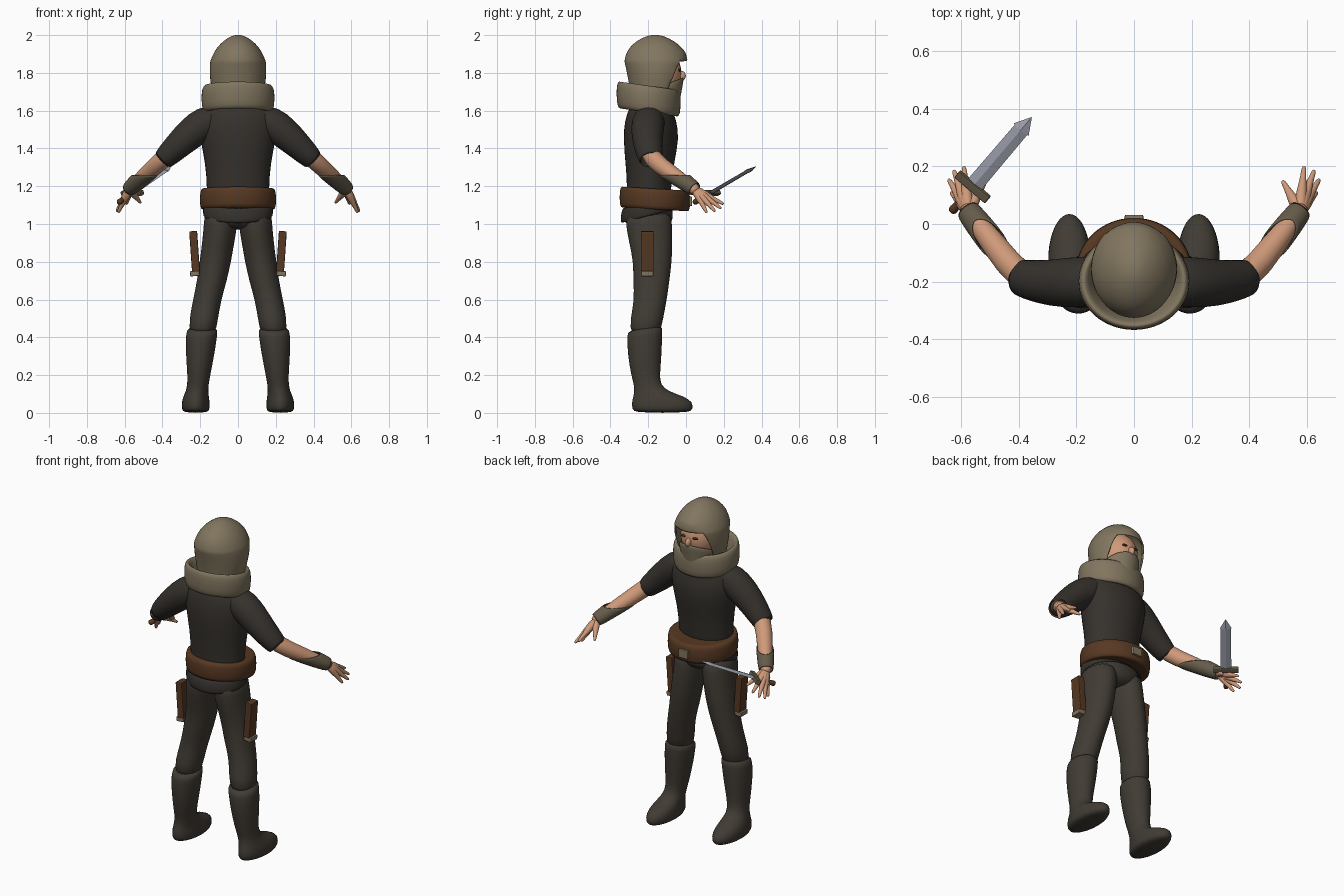
import bpy, bmesh, math
from mathutils import Vector, Matrix

cube = bpy.data.objects.get("Cube")
if cube:
    bpy.data.objects.remove(cube, do_unlink=True)


def material(name, *rgb):
    m = bpy.data.materials.new(name)
    m.use_nodes = True
    m.diffuse_color = (*rgb, 1)
    node = m.node_tree.nodes["Principled BSDF"]
    node.inputs["Base Color"].default_value = (*rgb, 1)
    node.inputs["Roughness"].default_value = 0.7
    return m


SHIRT = material("dark shirt cloth", 0.036, 0.031, 0.026)
TROUSER = material("dark trouser cloth", 0.052, 0.044, 0.034)
BEIGE = material("beige cloth", 0.22, 0.18, 0.115)
BRACER = material("olive leather", 0.13, 0.105, 0.068)
LEATHER = material("brown leather", 0.095, 0.04, 0.016)
SKIN = material("skin", 0.62, 0.32, 0.19)
STEEL = material("steel", 0.38, 0.4, 0.47)
EYE = material("dark eye", 0.06, 0.025, 0.015)
X, Y, Z = Vector((1, 0, 0)), Vector((0, 1, 0)), Vector((0, 0, 1))


def finish(name, bm, mat, mirror=False, thick=0, sub=0, bevel=0, smooth=True):
    """Turn a bmesh in world space into an object with modifiers."""
    bmesh.ops.recalc_face_normals(bm, faces=bm.faces)
    mesh = bpy.data.meshes.new(name)
    bm.to_mesh(mesh)
    bm.free()
    mesh.materials.append(mat)
    if smooth:
        mesh.shade_smooth()
    ob = bpy.data.objects.new(name, mesh)
    bpy.context.collection.objects.link(ob)
    if mirror:
        ob.modifiers.new("Mirror", 'MIRROR').use_mirror_merge = False
    if thick:
        ob.modifiers.new("Solidify", 'SOLIDIFY').thickness = thick
    if bevel:
        b = ob.modifiers.new("Bevel", 'BEVEL')
        b.width, b.segments = bevel, 2
    if sub:
        s = ob.modifiers.new("Subdivision", 'SUBSURF')
        s.levels = s.render_levels = sub
    return ob


def loft_mesh(rings, n=20, along=False, cap=True):
    """Skin rings (x, y, z, rx, ry, tilt); 'along' turns them to follow the path."""
    bm = bmesh.new()
    centres = [Vector(r[:3]) for r in rings]
    loops = []
    for i, r in enumerate(rings):
        u, v, t = X, Y, Z
        if along:
            t = (centres[min(i + 1, len(rings) - 1)] - centres[max(i - 1, 0)]).normalized()
            u = Z.cross(t).normalized()
            v = t.cross(u)
        tilt = r[5] if len(r) > 5 else 0
        loop = []
        for k in range(n):
            a = math.tau * k / n
            up = r[4] * math.sin(a)
            loop.append(bm.verts.new(centres[i] + u * r[3] * math.cos(a) + v * up + t * tilt * up))
        loops.append(loop)
    for lo, hi in zip(loops, loops[1:]):
        for k in range(n):
            j = (k + 1) % n
            bm.faces.new((lo[k], lo[j], hi[j], hi[k]))
    if cap:
        bm.faces.new(loops[0][::-1])
        bm.faces.new(loops[-1])
    return bm


def loft(name, rings, mat, n=20, along=False, cap=True, sub=1, **kw):
    return finish(name, loft_mesh(rings, n, along, cap), mat, sub=sub, **kw)


def box(name, loc, size, mat, rot=None, mirror=False, bevel=0.005):
    bm = bmesh.new()
    m = Matrix.Translation(loc) @ (rot or Matrix()) @ Matrix.Diagonal((*size, 1))
    bmesh.ops.create_cube(bm, size=1, matrix=m)
    return finish(name, bm, mat, mirror=mirror, bevel=bevel, smooth=False)


def ball(name, loc, radii, mat, mirror=False):
    bm = bmesh.new()
    m = Matrix.Translation(loc) @ Matrix.Diagonal((*radii, 1))
    bmesh.ops.create_uvsphere(bm, u_segments=28, v_segments=18, radius=1, matrix=m)
    return finish(name, bm, mat, mirror=mirror)


# Torso, hips and the shirt hem that dips at the back
loft("torso", [(0, -.2, 1.08, .17, .12), (0, -.195, 1.2, .166, .117), (0, -.192, 1.32, .175, .13),
               (0, -.184, 1.45, .203, .15), (0, -.187, 1.55, .215, .14), (0, -.19, 1.62, .185, .11),
               (0, -.18, 1.66, .12, .09), (0, -.16, 1.72, .08, .08)], SHIRT)
loft("hips", [(0, -.2, 1.12, .17, .12), (0, -.202, 1.06, .182, .137), (0, -.2, 1.01, .165, .13),
              (0, -.195, .97, .09, .09)], TROUSER)
loft("shirt_hem", [(0, -.202, 1.12, .184, .135, .25), (0, -.205, 1.08, .189, .143, .25),
                   (0, -.203, 1.04, .187, .144, .25)], SHIRT, cap=False, thick=.01)

# Legs and boots
loft("legs", [(.09, -.2, 1.08, .09, .12), (.091, -.197, 1, .09, .125), (.105, -.186, .9, .086, .116),
              (.12, -.177, .8, .084, .103), (.138, -.184, .7, .08, .097), (.163, -.187, .6, .075, .087),
              (.182, -.208, .5, .077, .088), (.19, -.218, .4, .07, .08)], TROUSER, mirror=True)
loft("boots", [(.187, -.215, .455, .083, .094, .2), (.192, -.219, .42, .084, .094, .1),
               (.2, -.219, .32, .078, .092), (.207, -.215, .2, .061, .077), (.212, -.205, .15, .057, .071),
               (.217, -.185, .115, .06, .09), (.222, -.145, .088, .068, .135), (.224, -.125, .058, .075, .164),
               (.224, -.125, .02, .075, .163), (.224, -.125, 0, .064, .148)], TROUSER, mirror=True)

# Belt, buckle and thigh sheaths
loft("belt", [(0, -.165, 1.09, .16, .15, -.06), (0, -.165, 1.073, .19, .175, -.06),
              (0, -.165, 1.085, .203, .188, -.06), (0, -.165, 1.175, .203, .188, -.06),
              (0, -.165, 1.192, .19, .175, -.06), (0, -.165, 1.18, .16, .15, -.06)], LEATHER, n=32)
box("belt_buckle", (0, .022, 1.12), (.065, .02, .05), BEIGE)
lean = Matrix.Rotation(math.radians(4), 4, 'Y')
box("thigh_sheaths", (.23, -.205, .855), (.042, .068, .215), LEATHER, lean, mirror=True)
box("sheath_tips", (.229, -.205, .738), (.05, .066, .028), BEIGE, lean, mirror=True)

# Sleeves, arms and bracers
loft("sleeves", [(.09, -.19, 1.575, .075, .06), (.17, -.2, 1.54, .09, .092), (.245, -.205, 1.485, .087, .086),
                 (.325, -.202, 1.41, .076, .073), (.402, -.185, 1.335, .064, .058)],
     SHIRT, along=True, cap=False, mirror=True, thick=.012)
elbow, wrist = Vector((.4, -.182, 1.34)), Vector((.575, .045, 1.185))
mid = elbow.lerp(wrist, .45)
loft("forearms", [(.33, -.2, 1.41, .05, .05), (*elbow, .05, .05), (*mid, .046, .044),
                  (*wrist, .03, .03), (.585, .06, 1.17, .027, .027)], SKIN, along=True, mirror=True)
loft("bracers", [(*elbow.lerp(wrist, .52), .051, .05, 1.7), (*elbow.lerp(wrist, .75), .048, .046, .6),
                 (*elbow.lerp(wrist, 1.02), .043, .04)],
     BRACER, along=True, cap=False, mirror=True, thick=.008)

# Open hands: each finger thickens towards the wrist to form the palm
tips = {"thumbs": (.515, .15, 1.112), "index_fingers": (.59, .2, 1.105), "middle_fingers": (.625, .187, 1.082),
        "ring_fingers": (.643, .155, 1.066), "little_fingers": (.634, .11, 1.06)}
for name, tip in tips.items():
    tip = Vector(tip)
    rings = [(*wrist.lerp(tip, f), r, r) for f, r in
             ((0, .024), (.3, .022), (.52, .017), (.75, .011), (.95, .009), (1, .005))]
    loft(name, rings, SKIN, n=10, along=True, mirror=True)

# Head, nose, eyes and face mask
ball("head", (0, -.14, 1.8), (.108, .115, .135), SKIN)
ball("nose", (0, -.025, 1.785), (.016, .024, .026), SKIN)
ball("eyes", (.038, -.034, 1.815), (.017, .009, .007), EYE, mirror=True)
loft("face_mask", [(0, -.14, 1.58, .1, .1), (0, -.135, 1.66, .105, .108, .2), (0, -.13, 1.715, .113, .12, .38),
                   (0, -.13, 1.73, .112, .118, .38)], BEIGE, cap=False, thick=.01)

# Hood: a dome with the face opening cut away
bm = loft_mesh([(0, -.165, 1.64, .125, .125), (0, -.16, 1.72, .142, .138), (0, -.155, 1.8, .153, .158),
                (0, -.157, 1.86, .148, .17), (0, -.16, 1.91, .129, .158), (0, -.162, 1.955, .095, .12),
                (0, -.163, 1.985, .056, .072), (0, -.164, 2.002, .018, .022)], n=32)
brow, edge_point = Vector((0, 0, 1.862)), Vector((0, -.03, 1.862))
edge_normal = Vector((0, 1, -.42)).normalized()
for point, normal in ((brow, Z), (edge_point, edge_normal)):
    bmesh.ops.bisect_plane(bm, geom=bm.verts[:] + bm.edges[:] + bm.faces[:],
                           plane_co=point, plane_no=normal)
opening = []
for f in bm.faces:
    c = f.calc_center_median()
    bottom = c.z < 1.65 and abs(f.normal.z) > .9
    if bottom or (c.z < brow.z and (c - edge_point).dot(edge_normal) > 0):
        opening.append(f)
bmesh.ops.delete(bm, geom=opening, context='FACES')
finish("hood", bm, BEIGE, thick=.012, sub=1)

# Rolled collar, lower at the chest
loft("collar", [(0, -.198, 1.6, .15, .13, -.14), (0, -.198, 1.585, .175, .153, -.14),
                (0, -.198, 1.605, .191, .168, -.14), (0, -.198, 1.665, .195, .171, -.14),
                (0, -.198, 1.715, .192, .169, -.14), (0, -.198, 1.738, .178, .157, -.14),
                (0, -.198, 1.725, .16, .14, -.14), (0, -.195, 1.64, .13, .12, -.14)],
     BEIGE, n=32, cap=False)

# Short sword in the right hand
pommel, point = Vector((-.635, .04, 1.112)), Vector((-.355, .37, 1.305))


def along_sword(*stations):
    return [(*pommel.lerp(point, f), w, h) for f, w, h in stations]


loft("sword_grip", along_sword((0, .015, .015), (.04, .018, .018), (.08, .012, .012), (.27, .012, .012)),
     LEATHER, n=10, along=True)
loft("sword_blade", along_sword((.27, .03, .008), (.87, .028, .008), (.88, .012, .007)),
     STEEL, n=4, along=True, sub=0, smooth=False)
loft("sword_tip", along_sword((.87, .034, .011), (1, .001, .001)), STEEL, n=4, along=True, sub=0, smooth=False)
turn = (point - pommel).to_track_quat('Y', 'Z').to_matrix().to_4x4()
box("sword_guard", pommel.lerp(point, .27), (.14, .03, .026), BRACER, turn)
